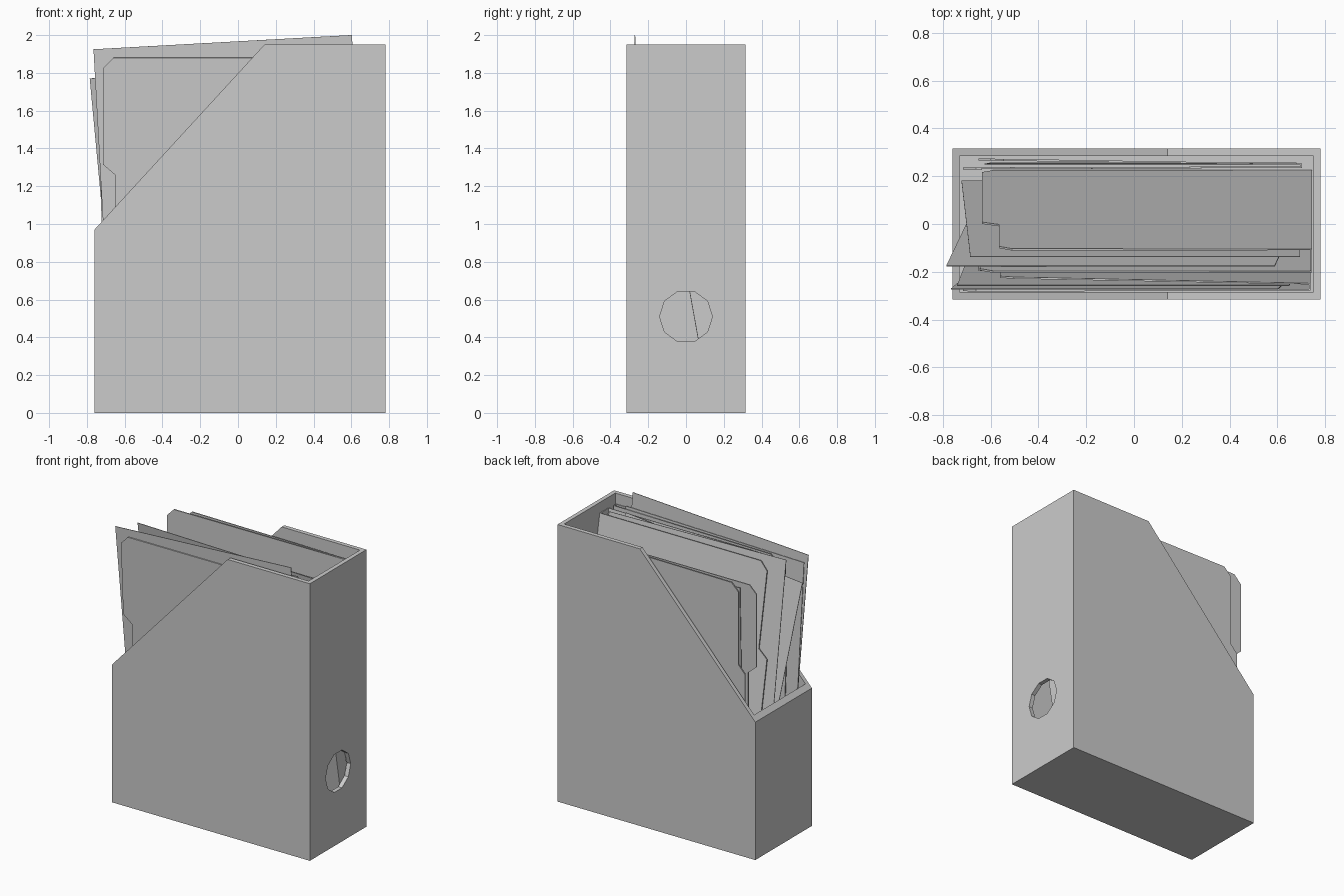
import bpy, bmesh, math

cube = bpy.data.objects.get("Cube")
if cube:
    bpy.data.objects.remove(cube, do_unlink=True)

grey = bpy.data.materials.new("plain grey")
grey.use_nodes = True
COLOUR = (0.6, 0.6, 0.6, 1)
grey.diffuse_color = COLOUR
grey.node_tree.nodes["Principled BSDF"].inputs["Base Color"].default_value = COLOUR

WALL, HEIGHT = 0.03, 1.95
X0, X1, HALF = -0.76, 0.78, 0.315


def finish(name, bm):
    bmesh.ops.recalc_face_normals(bm, faces=bm.faces)
    mesh = bpy.data.meshes.new(name)
    bm.to_mesh(mesh)
    bm.free()
    mesh.materials.append(grey)
    obj = bpy.data.objects.new(name, mesh)
    bpy.context.collection.objects.link(obj)
    return obj


def prism(name, points, offset):
    """Closed prism: a ring of 3D points swept by an offset vector."""
    bm = bmesh.new()
    face = bm.faces.new([bm.verts.new(p) for p in points])
    swept = bmesh.ops.extrude_face_region(bm, geom=[face])["geom"]
    bmesh.ops.translate(bm, vec=offset,
                        verts=[v for v in swept if isinstance(v, bmesh.types.BMVert)])
    return finish(name, bm)


def cut(target, cutter):
    mod = target.modifiers.new("cut", "BOOLEAN")
    mod.operation, mod.solver, mod.object = "DIFFERENCE", "EXACT", cutter
    bpy.context.view_layer.objects.active = target
    bpy.ops.object.modifier_apply(modifier=mod.name)
    bpy.data.objects.remove(cutter, do_unlink=True)


def thicken(obj, thickness):
    mod = obj.modifiers.new("thickness", "SOLIDIFY")
    mod.thickness, mod.offset = thickness, 0


# Holder with a slanted opening, hollow inside, finger hole in the tall end
side = [(X0, 0), (X1, 0), (X1, HEIGHT), (0.14, HEIGHT), (X0, 0.97)]
holder = prism("file_holder", [(x, -HALF, z) for x, z in side], (0, 2 * HALF, 0))
inner_y = HALF - WALL
base = [(x, y, WALL) for x, y in ((X0 + WALL, -inner_y), (X1 - WALL, -inner_y),
                                  (X1 - WALL, inner_y), (X0 + WALL, inner_y))]
cut(holder, prism("hollow", base, (0, 0, 3)))
ring = [math.tau * i / 10 for i in range(10)]
cut(holder, prism("finger_hole", [(0.7, 0.14 * math.cos(a), 0.51 + 0.14 * math.sin(a))
                                  for a in ring], (0.2, 0, 0)))


# Folders: two leaves joined by a spine, one with a tab and one cut away
def folder(name, body, tab, notch, spine, front, back, lean):
    """front and back give each leaf's y at the open edge and the spine, at the top."""
    low, top, step, c = 0.04, 1.88, 1.26, 0.055
    bm = bmesh.new()
    spine_edges = []
    for edge, (y_open, y_spine) in ((tab, front), (notch, back)):
        outline = [(spine, low), (spine, top), (edge + c, top), (edge, top - c),
                   (edge, step + c), (body, step), (body, low + c), (body + c, low)]
        verts = []
        for x, z in outline:
            t = (x - body) / (spine - body)
            y = y_open + (y_spine - y_open) * t + lean * (top - z) / (top - low)
            verts.append(bm.verts.new((x, y, z)))
        bm.faces.new(verts)
        spine_edges.append(verts[:2])
    (a, b), (d, e) = spine_edges
    bm.faces.new((a, b, e, d))
    thicken(finish(name, bm), 0.008)


folder("front_folder", -0.65, -0.715, -0.56, 0.735, (-0.279, -0.275), (-0.222, -0.25), 0.09)
folder("middle_folder", -0.635, -0.645, -0.565, 0.742, (-0.2, -0.2), (-0.107, -0.107), 0.33)
folder("back_folder", -0.65, -0.715, -0.6, 0.7, (0.233, 0.238), (0.27, 0.25), 0)


# Loose sheets, each turned a little in its own plane
def sheet(name, x, z, angle, width, height, y_top, y_low):
    """x and z place the upper left corner."""
    s, c = math.sin(angle), math.cos(angle)
    bm = bmesh.new()
    corners = []
    for u, v in ((0, 0), (1, 0), (1, 1), (0, 1)):
        corners.append(bm.verts.new((x + u * width * c + v * height * s,
                                     y_top + (y_low - y_top) * v,
                                     z + u * width * s - v * height * c)))
    bm.faces.new(corners)
    thicken(finish(name, bm), 0.004)


sheet("tall_sheet", -0.765, 1.925, 0.055, 1.37, 1.87, -0.271, -0.185)
sheet("front_sheet", -0.74, 1.87, 0.02, 1.39, 1.8, -0.257, -0.165)
sheet("slanted_sheet", -0.785, 1.77, 0.093, 1.38, 1.68, -0.175, 0.15)
sheet("middle_sheet", -0.685, 1.92, -0.02, 1.38, 1.84, -0.137, 0.18)
sheet("back_sheet", -0.6, 1.85, -0.015, 1.28, 1.75, 0.255, 0.25)
